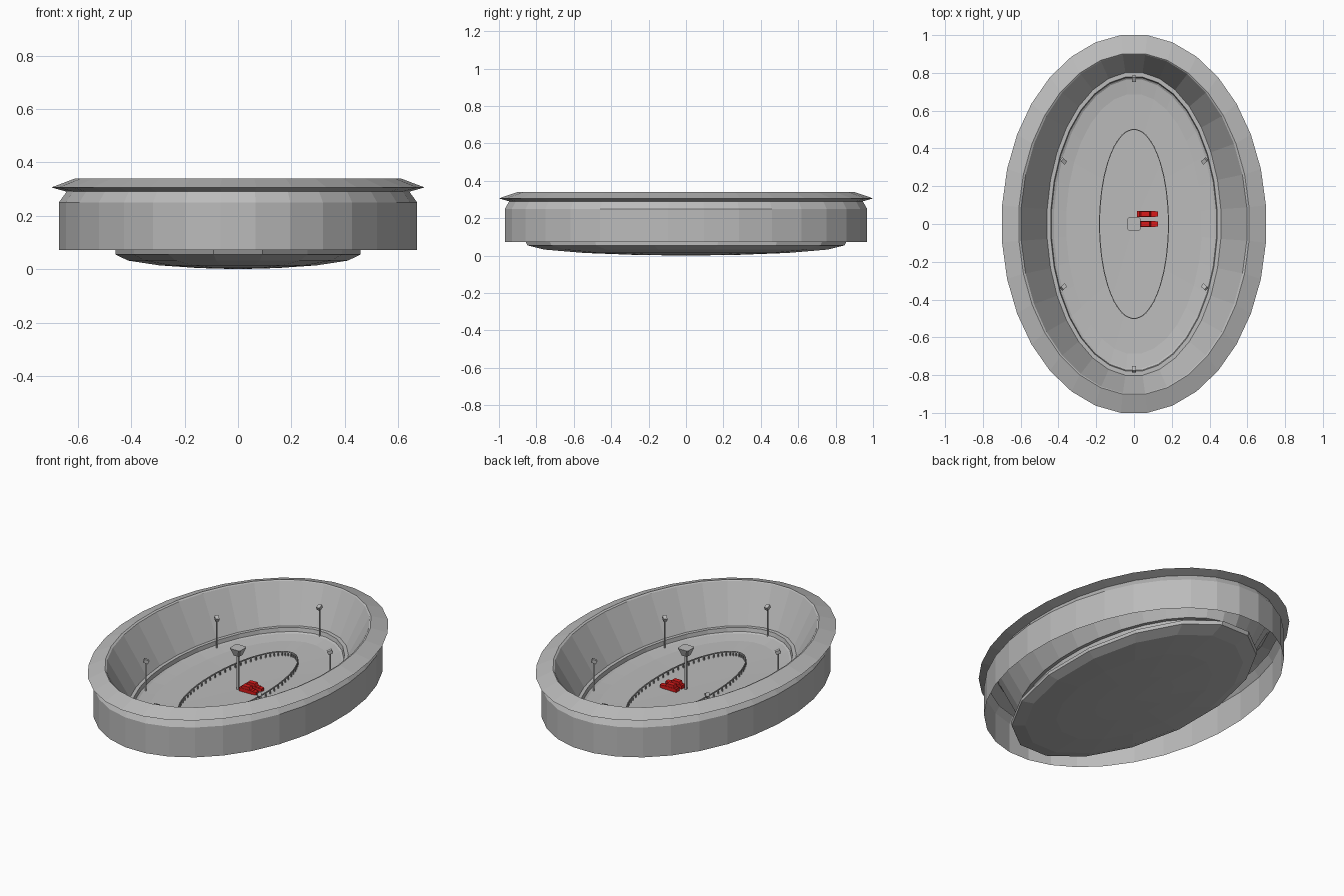
import bpy, bmesh, math
from mathutils import Vector, Matrix

if "Cube" in bpy.data.objects:
    bpy.data.objects.remove(bpy.data.objects["Cube"])


def material(name, rgb):
    m = bpy.data.materials.new(name)
    m.diffuse_color = (*rgb, 1)
    m.use_nodes = True
    m.node_tree.nodes["Principled BSDF"].inputs["Base Color"].default_value = m.diffuse_color
    return m


GREY = material("concrete_grey", (0.5, 0.5, 0.5))
RED = material("vehicle_red", (0.7, 0.01, 0.01))


def finish(bm, name, mat, recalc=True):
    if recalc:
        bmesh.ops.recalc_face_normals(bm, faces=bm.faces)
    me = bpy.data.meshes.new(name)
    bm.to_mesh(me)
    bm.free()
    me.materials.append(mat)
    ob = bpy.data.objects.new(name, me)
    bpy.context.collection.objects.link(ob)
    return ob


def loft(name, rings, n=32, mat=GREY, closed=False):
    """Join ellipses given as (x radius, y radius, z); zero radius makes a centre point."""
    bm = bmesh.new()
    loops = []
    for rx, ry, z in rings:
        if rx == 0:
            loops.append([bm.verts.new((0, 0, z))] * n)
            continue
        loops.append([bm.verts.new((rx * math.cos(2 * math.pi * (i + .5) / n),
                                    ry * math.sin(2 * math.pi * (i + .5) / n), z))
                      for i in range(n)])
    pairs = list(zip(loops, loops[1:]))
    if closed:
        pairs.append((loops[-1], loops[0]))
    for a, b in pairs:
        for i in range(n):
            j = (i + 1) % n
            face = []
            for v in (a[i], a[j], b[j], b[i]):
                if v not in face:
                    face.append(v)
            bm.faces.new(face)
    return finish(bm, name, mat)


def add_box(bm, lo, hi, taper=1.0, rot=None):
    """Box between two corners, its bottom scaled by taper."""
    lo, hi = Vector(lo), Vector(hi)
    c, s = (lo + hi) / 2, hi - lo
    m = Matrix.Translation(c) @ (rot or Matrix()) @ Matrix.Diagonal((*s, 1))
    verts = bmesh.ops.create_cube(bm, size=1)["verts"]
    for v in verts:
        if v.co.z < 0:
            v.co.x *= taper
            v.co.y *= taper
        v.co = m @ v.co
    return verts


# Outer wall, roof rim and sloping stands down to the kerb
loft("outer_wall_and_stands", [
    (.674, .973, .072), (.674, .973, .25), (.645, .95, .29), (.702, 1.005, .306),
    (.612, .905, .34), (.60, .90, .335), (.462, .805, .115), (.442, .782, .115),
    (.438, .777, .092), (.425, .768, .086)])

# Slightly hollow pitch
loft("pitch", [(.425, .768, .086), (.36, .69, .075), (.18, .5, .07), (0, 0, .067)])

# Rounded foundation below the pitch
loft("foundation_dish", [
    (.43, .77, .072), (.468, .875, .075), (.468, .865, .055), (.42, .77, .032),
    (.30, .55, .014), (.15, .28, .004), (0, 0, 0)], n=16)

# Oval fence: rail on posts
loft("fence_rail", [(.185, .503, .09), (.185, .503, .097), (.180, .498, .097),
                    (.180, .498, .09)], n=64, closed=True)
bm = bmesh.new()
for i in range(72):
    a = 2 * math.pi * i / 72
    x, y = .1825 * math.cos(a), .5005 * math.sin(a)
    add_box(bm, (x - .003, y - .003, .066), (x + .003, y + .003, .092))
finish(bm, "fence_posts", GREY)

# Scoreboard on a central pole
bm = bmesh.new()
add_box(bm, (-.006, -.006, .06), (.006, .006, .28))
head = add_box(bm, (-.035, -.035, .272), (.035, .035, .315), taper=.6)
uprights = [e for e in bm.edges if all(v in head for v in e.verts)
            and abs(e.verts[0].co.z - e.verts[1].co.z) > .02]
bmesh.ops.bevel(bm, geom=uprights, offset=.007, segments=1, affect='EDGES')
finish(bm, "scoreboard", GREY)

# Floodlights around the kerb, heads facing the pitch
for k, (x, y) in enumerate([(0, .77), (0, -.77), (.375, .335), (-.375, .335),
                            (.375, -.335), (-.375, -.335)]):
    bm = bmesh.new()
    add_box(bm, (-.003, -.003, .07), (.003, .003, .268))
    add_box(bm, (-.012, -.011, .252), (.016, .011, .272),
            rot=Matrix.Rotation(math.radians(25), 4, 'Y'))
    turn = math.atan2(-y, -x)
    bm.transform(Matrix.Translation((x, y, 0)) @ Matrix.Rotation(turn, 4, 'Z'))
    finish(bm, f"floodlight_{k + 1}", GREY)

# Two parked vehicles: body, cabin and tapered nose
for k, y in enumerate((0, .053)):
    bm = bmesh.new()
    add_box(bm, (.017, y - .016, .062), (.105, y + .016, .088))
    nose = add_box(bm, (.105, y - .016, .062), (.127, y + .016, .086))
    for v in nose:
        if v.co.x > .12:
            v.co.y = y + (v.co.y - y) * .75
    cabin = add_box(bm, (.03, y - .014, .088), (.09, y + .014, .105))
    for v in cabin:
        if v.co.z > .1:
            v.co.x = .058 + (v.co.x - .058) * .75
    finish(bm, f"vehicle_{k + 1}", RED)
